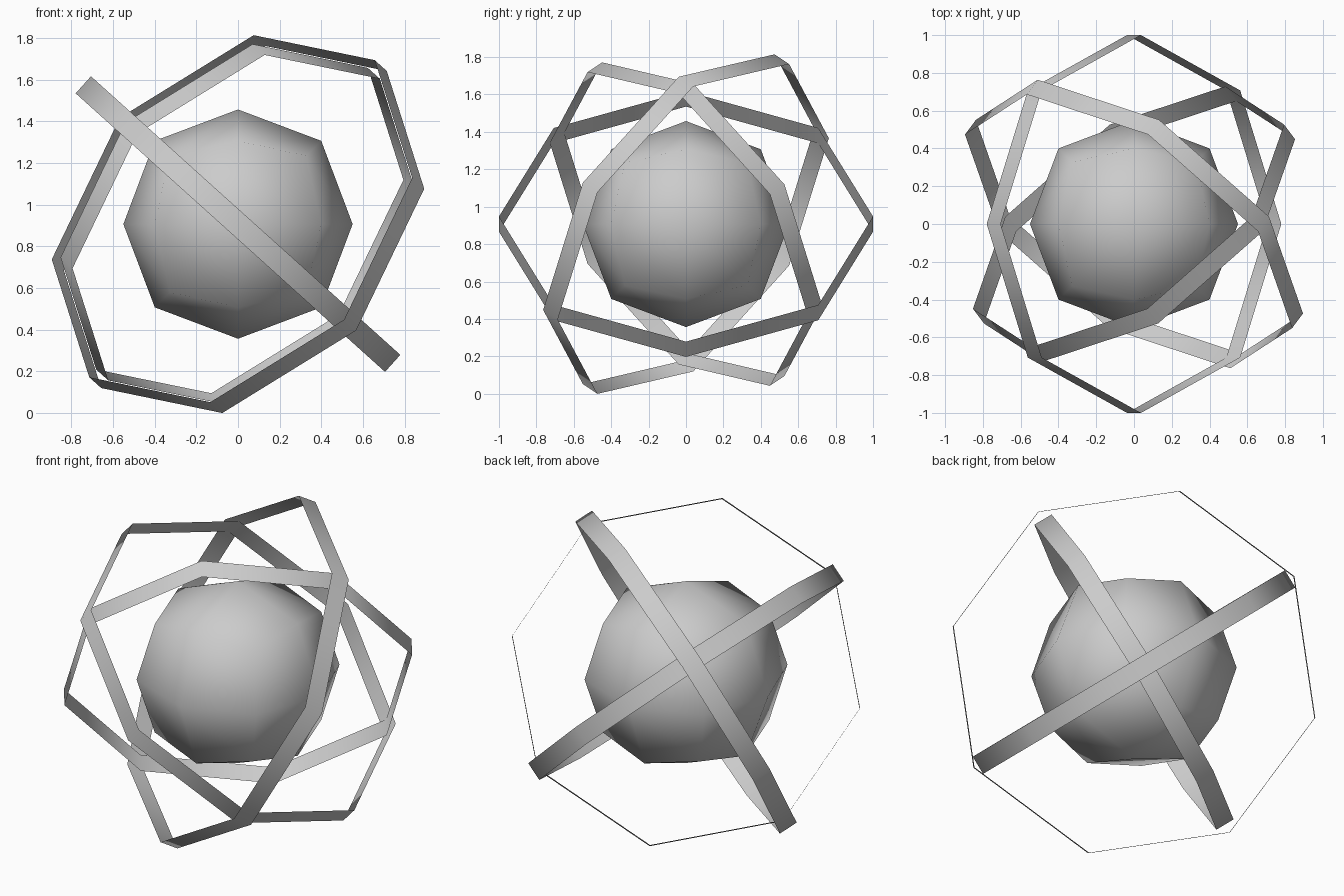
import bpy
from math import radians
from mathutils import Matrix

if "Cube" in bpy.data.objects:
    bpy.data.objects.remove(bpy.data.objects["Cube"])

CENTRE = Matrix.Translation((0, 0, 0.907))
TILT = Matrix.Rotation(radians(42), 4, 'Y')
BAND_WIDTH = 0.11


def band(name, radius, local_rotation):
    """Open, paper-thin eight-sided hoop in the tilted frame."""
    bpy.ops.mesh.primitive_cylinder_add(vertices=8, radius=radius, depth=BAND_WIDTH,
                                        end_fill_type='NOTHING')
    ob = bpy.context.object
    ob.name = name
    ob.data.transform(CENTRE @ TILT @ local_rotation)
    bpy.ops.object.shade_smooth()


# Three mutually perpendicular hoops, nested by radius
upright = Matrix.Rotation(radians(90), 4, 'Y')
band("middle_ring", 1.0, Matrix.Identity(4))
band("inner_ring", 0.975, Matrix.Rotation(radians(135), 4, 'Z') @ upright)
band("outer_ring", 1.025, Matrix.Rotation(radians(45), 4, 'Z') @ upright)

# Core: cube rounded by one subdivision level
bpy.ops.mesh.primitive_cube_add(size=1.312)
core = bpy.context.object
core.name = "core_ball"
core.data.transform(CENTRE)
sub = core.modifiers.new("round", 'SUBSURF')
sub.levels = sub.render_levels = 1
bpy.ops.object.shade_smooth()
